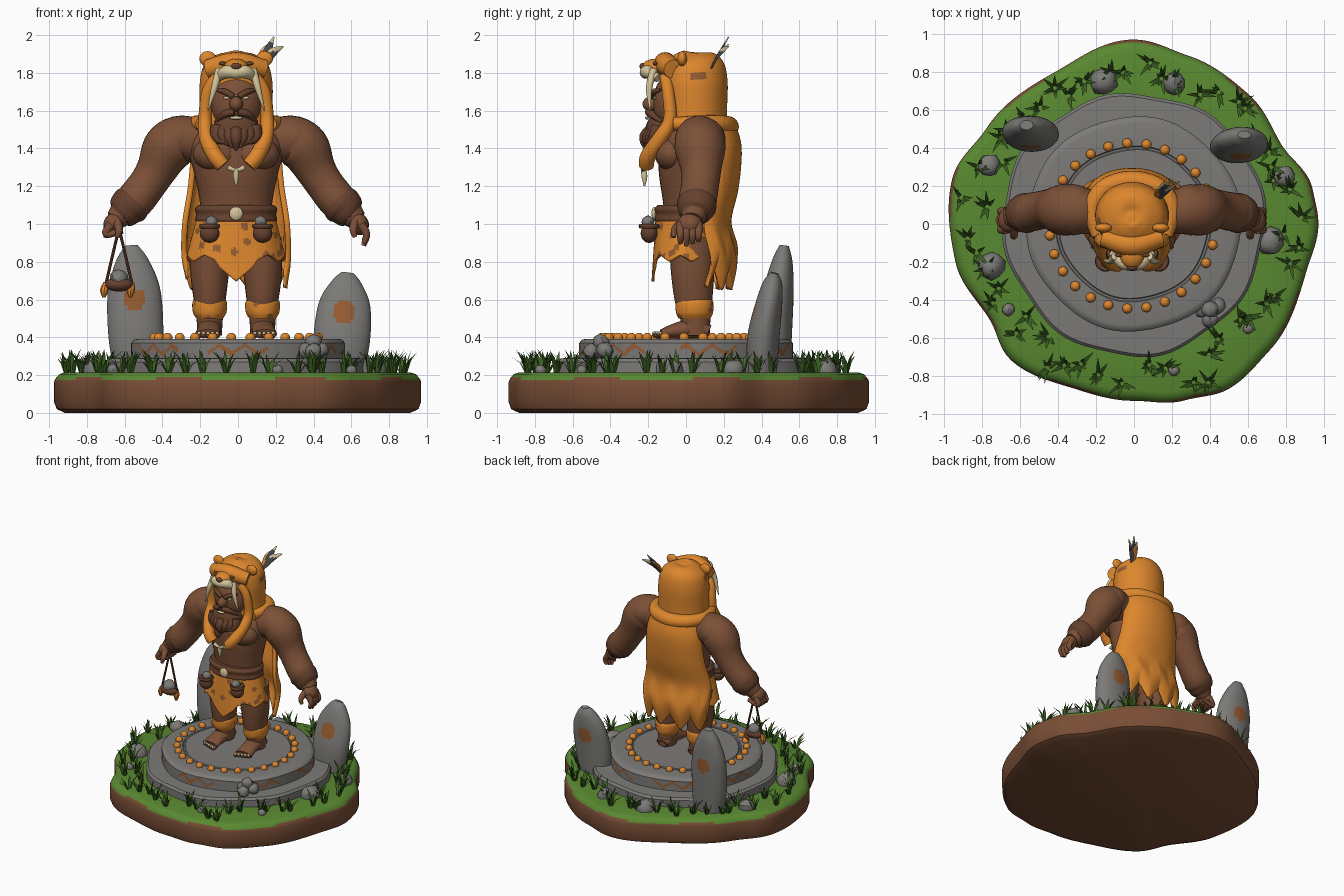
import bpy
import bmesh
import math
import random
from math import sin, cos, pi
from mathutils import Vector, Matrix

random.seed(7)
if "Cube" in bpy.data.objects:
    bpy.data.objects.remove(bpy.data.objects["Cube"])
made = []


def material(name, r, g, b):
    m = bpy.data.materials.new(name)
    m.use_nodes = True
    m.diffuse_color = (r, g, b, 1)
    m.node_tree.nodes["Principled BSDF"].inputs["Base Color"].default_value = (r, g, b, 1)
    return m


fur = material("orange fur", .72, .24, .026)
skin = material("brown skin", .2, .08, .038)
leather = material("dark leather", .13, .052, .026)
dirt = material("dirt", .19, .075, .036)
grass = material("grass", .1, .25, .03)
blade = material("blade green", .045, .12, .015)
stone = material("stone", .2, .195, .185)
bone = material("bone", .66, .56, .32)
ochre = material("ochre paint", .3, .105, .03)
slate = material("slate feather", .06, .06, .065)


def finish(name, mat, bm, thick=0):
    bmesh.ops.remove_doubles(bm, verts=bm.verts, dist=1e-5)
    bmesh.ops.recalc_face_normals(bm, faces=bm.faces)
    mesh = bpy.data.meshes.new(name)
    bm.to_mesh(mesh)
    bm.free()
    mesh.materials.append(mat)
    ob = bpy.data.objects.new(name, mesh)
    bpy.context.scene.collection.objects.link(ob)
    if thick:
        mod = ob.modifiers.new("thickness", "SOLIDIFY")
        mod.thickness, mod.offset = thick, 0
    made.append(ob)
    return ob


def grid(name, mat, rows, thick=0):
    bm = bmesh.new()
    rings = [[bm.verts.new(p) for p in row] for row in rows]
    for a, b in zip(rings, rings[1:]):
        for i in range(len(a) - 1):
            bm.faces.new((a[i], a[i + 1], b[i + 1], b[i]))
    return finish(name, mat, bm, thick)


def spline(pts, steps):
    out = []
    for i in range(len(pts) - 1):
        four = [pts[min(max(i + k, 0), len(pts) - 1)] for k in (-1, 0, 1, 2)]
        for k in range(steps):
            t = k / steps
            out.append([b + .5 * t * (c - a + t * (2 * a - 5 * b + 4 * c - d + t * (3 * (b - c) + d - a)))
                        for a, b, c, d in zip(*four)])
    return out + [list(pts[-1])]


def tube(name, mat, pts, ref=(0, 1, 0), n=20, steps=5):
    """Smooth closed tube through (x, y, z, radius[, radius along ref])."""
    path = spline([p if len(p) == 5 else (*p, p[3]) for p in pts], steps)
    ref, rows = Vector(ref), []
    for i, p in enumerate(path):
        ahead, behind = path[min(i + 1, len(path) - 1)], path[max(i - 1, 0)]
        t = (Vector(ahead[:3]) - Vector(behind[:3])).normalized()
        v = (ref - t * ref.dot(t)).normalized()
        u, c = v.cross(t), Vector(p[:3])
        ring = [c + u * cos(2 * pi * k / n) * p[3] + v * sin(2 * pi * k / n) * p[4] for k in range(n + 1)]
        if i == 0:
            rows.append([c] * (n + 1))
        rows.append(ring)
    return grid(name, mat, rows + [[c] * (n + 1)])


def lathe(name, mat, profile, radius, n=180):
    angles = [2 * pi * k / n for k in range(n + 1)]
    return grid(name, mat, [[(r * radius(a) * cos(a), r * radius(a) * sin(a), z) for a in angles]
                            for r, z in profile])


def ball(name, mat, loc, size, tilt=0):
    bm = bmesh.new()
    size = size if isinstance(size, tuple) else (size,) * 3
    place = Matrix.Translation(loc) @ Matrix.Rotation(tilt, 4, "Y") @ Matrix.Diagonal((*size, 1))
    bmesh.ops.create_uvsphere(bm, u_segments=20, v_segments=14, radius=1, matrix=place)
    return finish(name, mat, bm)


def rock(name, loc, size):
    bm = bmesh.new()
    bmesh.ops.create_icosphere(bm, subdivisions=2, radius=size)
    for v in bm.verts:
        v.co = v.co * random.uniform(.88, 1.08) + Vector(loc)
    return finish(name, stone, bm)


def paint(ob, mat, rule):
    ob.data.materials.append(mat)
    for p in ob.data.polygons:
        if rule(p.center):
            p.material_index = len(ob.data.materials) - 1


def spots(ob, mat, count, size, where=lambda c: True):
    centres = random.sample([p.center.copy() for p in ob.data.polygons if where(p.center)], count)
    paint(ob, mat, lambda c: any((c - s).length < size for s in centres))


def flip(s, pts):
    return [(s * p[0], *p[1:]) for p in pts]


def saw(t):
    return abs(t % 1 - .5) * 2


# Ground island with an irregular outline
outline = [(0, .97), (11, .957), (29, .88), (48, .91), (72, .93), (90, .97), (119, .9), (147, .925), (166, .985),
           (192, .96), (213, .91), (228, .965), (252, .92), (270, .93), (286, .965), (300, 1), (317, .975),
           (344, .94), (360, .97)]


def shore(a):
    d = math.degrees(a) % 360
    for (a0, r0), (a1, r1) in zip(outline, outline[1:]):
        if a0 <= d <= a1:
            return r0 + (r1 - r0) * (.5 - .5 * cos(pi * (d - a0) / (a1 - a0)))


island = lathe("ground_island", dirt, [(0, 0), (.94, 0), (.985, .02), (1, .06), (1, .16), (.995, .175), (.985, .19),
                                       (.97, .205), (.94, .215), (.7, .215), (0, .215)], shore)
paint(island, grass, lambda c: c.z > .18 + .01 * sin(9 * math.atan2(c.y, c.x)))

# Two-step stone platform with painted zigzag and bead ring
lathe("lower_step", stone, [(.69, .2), (.69, .27), (.675, .287), (.63, .29), (0, .29)],
      lambda a: 1 + .015 * sin(8 * a) + .01 * sin(3 * a))
wall = [(.565, .27 + .01 * k) for k in range(11)]
upper = lathe("upper_step", stone, wall + [(.55, .387), (.53, .392), (.41, .392), (.405, .386), (.395, .386),
                                           (.39, .392), (0, .392)], lambda a: 1 + .01 * sin(6 * a), 240)


def zigzag(c):
    a = math.atan2(c.y, c.x)
    return c.xy.length > .55 and sin(7 * a) > -.4 and abs(c.z - .31 - .05 * saw(a * 4)) < .011


paint(upper, ochre, zigzag)
for k in range(27):
    a = 2 * pi * k / 27
    ball("platform_bead", fur, (.435 * cos(a) - .01, .435 * sin(a) - .01, .398), .026)

# Standing stones with painted marks on both faces
tall = tube("tall_standing_stone", stone, [(-.53, .47, .2, .12, .08), (-.54, .47, .4, .145, .09),
            (-.55, .49, .64, .14, .08), (-.56, .51, .8, .09, .055), (-.565, .52, .885, .035, .025)], n=48, steps=9)
paint(tall, ochre, lambda c: Vector((c.x + .55, c.z - .6)).length < .06)
short = tube("short_standing_stone", stone, [(.535, .4, .2, .13, .08), (.55, .41, .4, .15, .085),
             (.565, .44, .58, .135, .07), (.575, .46, .69, .08, .05), (.58, .47, .74, .035, .02)], n=48, steps=9)
paint(short, ochre, lambda c: Vector((c.x - .56, c.z - .53)).length < .062)

# Boulders and the pebble pile
for x, y, r in ((-.16, .75, .075), (.21, .74, .06), (-.76, .31, .06), (.79, .25, .06), (.72, -.09, .075),
                (-.75, -.22, .075), (.21, -.77, .03), (-.66, -.45, .035), (.6, -.55, .03)):
    rock("boulder", (x, y, .225), r)
for x, y, z in ((.36, -.45, .33), (.44, -.43, .33), (.4, -.5, .325), (.4, -.45, .375)):
    rock("pebble", (x, y, z), .045)

# Grass tufts
bm = bmesh.new()
for k in range(52):
    a = 2 * pi * (k + random.random()) / 52
    spot = random.uniform(.74, shore(a) - .06)
    for j in range(9):
        turn, reach, high = random.uniform(0, 2 * pi), random.uniform(.02, .085), random.uniform(.06, .13)
        way, across = Vector((cos(turn), sin(turn), 0)), Vector((-sin(turn), cos(turn), 0)) * .009
        root = Vector((spot * cos(a), spot * sin(a), .21)) + way * .01
        mid = root + way * reach * .4 + Vector((0, 0, high * .65))
        verts = [bm.verts.new(p) for p in (root - across, root + across, mid + across, mid - across,
                                           root + way * reach + Vector((0, 0, high)))]
        bm.faces.new(verts[:4])
        bm.faces.new((verts[3], verts[2], verts[4]))
finish("grass_tufts", blade, bm)

scenery = len(made)
# Torso, chest and belt
tube("torso", skin, [(0, .02, .92, .19, .13), (0, .02, 1.1, .19, .14), (0, .02, 1.28, .225, .165),
                     (0, .03, 1.42, .26, .17), (0, .04, 1.5, .2, .14), (0, .04, 1.58, .1, .09)], n=32)
belt = [(0, -.005, z, r, r - .055) for z, r in ((1.005, .2), (1.02, .217), (1.05, .212), (1.08, .218), (1.1, .2))]
tube("belt", leather, belt, n=32)
ball("belt_buckle", bone, (0, -.168, 1.055), (.036, .015, .036))

# Spotted loincloth with a pointed front flap
rows = []
for j in range(21):
    row, v = [], j / 20
    for i in range(109):
        a = 2 * pi * (i / 108 - .5)
        low = .8 + .035 * saw(a * 1.4) - .14 * max(0, 1 - abs(a) / .45)
        row.append(((.205 + .05 * v) * sin(a), -.005 - (.15 + .02 * v) * cos(a), 1.02 + (low - 1.02) * v))
    rows.append(row)
spots(grid("loincloth", fur, rows, .014), ochre, 26, .02)

# Cape with a ragged hem
back = spline([(1.52, .19, .25), (1.4, .22, .28), (1.2, .24, .265), (1.0, .27, .225), (.82, .275, .26),
               (.68, .26, .235)], 5)
rows = []
for j, (z, w, y) in enumerate(back):
    fade = max(0, j - 12) / (len(back) - 13)
    rows.append([(w * sin(u * pi / 80), y - .13 * (1 - cos(u * pi / 80)),
                  z + fade * .12 * (saw(u / 17 + .1) - .25)) for u in range(-40, 41)])
grid("cape", fur, rows, .03)

# Hood, rim, collar and beast face
hood = tube("hood", fur, [(0, .045, 1.48, .2, .17), (0, .045, 1.6, .193, .172), (0, .042, 1.75, .192, .178),
                          (0, .035, 1.85, .165, .16), (0, .03, 1.9, .09, .1), (0, .03, 1.91, .02, .02)], n=64, steps=9)
spots(hood, ochre, 8, .022, lambda c: -.06 < c.y < .1 and c.z < 1.85)
tube("beast_brow", fur, [(-.15, -.07, 1.82, .05), (0, -.11, 1.85, .06), (.15, -.07, 1.82, .05)], (0, 0, 1))
ball("beast_snout", fur, (0, -.16, 1.83), (.065, .075, .045))
ball("beast_nose", leather, (0, -.228, 1.835), (.028, .018, .018))
tube("beast_lip", bone, [(-.105, -.15, 1.77, .02), (-.05, -.2, 1.805, .035), (0, -.215, 1.8, .03),
                         (.05, -.2, 1.805, .035), (.105, -.15, 1.77, .02)], (0, 0, 1))
tube("collar", fur, [(-.18, -.06, 1.53, .035), (-.21, .08, 1.53, .045), (-.14, .19, 1.525, .05),
                     (0, .225, 1.515, .055), (.14, .19, 1.525, .05), (.21, .08, 1.53, .045),
                     (.18, -.06, 1.53, .035)], (0, 0, 1))

# Face and beard
ball("face", skin, (0, -.07, 1.64), (.135, .105, .16))
ball("nose", skin, (0, -.185, 1.635), (.036, .045, .04))
ball("beard", leather, (0, -.12, 1.5), (.125, .095, .09))
ball("teeth", bone, (0, -.205, 1.562), (.036, .012, .009))
for k in range(-3, 4):
    x = k * .033
    tube("beard_lock", leather, [(x, -.15, 1.52, .035), (x, -.215 + abs(x) * .5, 1.46, .035),
                                 (x * .6, -.21, 1.39 + abs(x) * .4, .008)], n=10)

# Clasp and feathers
tube("clasp", bone, [(-.045, -.225, 1.3, .016), (0, -.225, 1.285, .01), (.045, -.225, 1.3, .016)], (0, 0, 1), 10)
tube("clasp_tassel", bone, [(0, -.225, 1.29, .014), (0, -.22, 1.25, .016), (0, -.22, 1.2, .004)], n=10)
for x, z, mat in ((.2, 1.99, slate), (.25, 1.94, slate), (.17, 1.95, fur)):
    f = tube("feather", mat, [(.13, .12, 1.8, .006, .004), (.06 + x / 2, .175, 1.9, .024, .005),
                              (x, .225, z, .004, .003)], n=10)
    paint(f, bone, lambda c: c.z > z - .025)

for s, side in ((1, "left_"), (-1, "right_")):
    # Arm, bracer and legs
    arm = tube(side + "arm", skin, flip(s, [(.16, .06, 1.42, .11), (.28, .07, 1.45, .125), (.36, .075, 1.4, .135),
               (.42, .08, 1.29, .108), (.47, .075, 1.21, .1), (.54, .06, 1.12, .1), (.6, .045, 1.06, .075),
               (.64, .035, 1.02, .055)]), n=32)
    ball(side + "shoulder", skin, (s * .31, .075, 1.45), (.135, .135, .115), s * .5)
    paint(made[-1], ochre, lambda c: (c - Vector((s * .4, 0, 1.49))).length < .045)
    ball(side + "chest_muscle", skin, (s * .105, -.075, 1.37), (.125, .09, .09))
    tube(side + "bracer", leather, flip(s, [(.54, .06, 1.12, .1), (.56, .057, 1.1, .106), (.58, .052, 1.08, .1),
                                            (.6, .045, 1.055, .086), (.615, .042, 1.04, .07)]))
    tube(side + "leg", skin, flip(s, [(.13, .03, .92, .11, .12), (.14, .035, .75, .103, .115),
         (.14, .04, .6, .085, .1), (.14, .05, .5, .07, .08), (.14, .05, .41, .065, .075)]), n=24)
    cuff = tube(side + "ankle_fur", fur, flip(s, [(.14, .045, .5, .07, .085), (.14, .045, .53, .088, .098),
                (.14, .045, .58, .092, .1), (.14, .045, .605, .08, .09)]), n=40)
    spots(cuff, ochre, 5, .015)
    tube(side + "foot", skin, flip(s, [(.14, .12, .43, .05, .035), (.14, .06, .45, .062, .055),
         (.145, -.05, .435, .062, .042), (.15, -.13, .418, .068, .024)]), (0, 0, 1))
    for k in range(5):
        x, y = s * (.1 + .024 * k), -.15 + .009 * k
        ball(side + "toe", skin, (x, y, .413), (.015, .028, .019))
        ball(side + "toenail", bone, (x, y - .018, .422), (.009, .012, .01))
    # Hand
    ball(side + "palm", skin, (s * .65, .02, 1.0), (.052, .065, .06), s * -.4)
    for k in range(4):
        y = -.03 + .032 * k
        tip = (.675, y, .885 + .012 * abs(k - 1), .012) if s > 0 else (.6, y, .965, .016)
        tube(side + "finger", skin, flip(s, [(.66, y, 1.0, .024), (.69, y, .945, .02), tip]), n=10)
    tube(side + "thumb", skin, flip(s, [(.63, -.02, 1.01, .025), (.62, -.06, .97, .02), (.63, -.065, .93, .012)]), n=10)
    # Head details
    ball(side + "beast_ear", fur, (s * .15, -.02, 1.875), (.045, .025, .04))
    ball(side + "beast_eye", leather, (s * .07, -.163, 1.85), (.022, .012, .01))
    tube(side + "tusk", bone, flip(s, [(.09, -.17, 1.82, .02), (.115, -.195, 1.72, .017), (.15, -.19, 1.6, .003)]), n=12)
    tube(side + "hood_rim", fur, flip(s, [(.1, -.11, 1.78, .03), (.15, -.095, 1.7, .032), (.165, -.085, 1.55, .035),
         (.155, -.14, 1.45, .04), (.11, -.2, 1.36, .042), (.07, -.21, 1.31, .04)]))
    tube(side + "eyebrow", leather, flip(s, [(.015, -.178, 1.675, .016), (.06, -.17, 1.7, .016), (.105, -.135, 1.71, .008)]), n=10)
    ball(side + "eye", bone, (s * .05, -.166, 1.668), (.018, .008, .008))
    tube(side + "moustache", leather, flip(s, [(.01, -.2, 1.592, .018), (.06, -.185, 1.582, .02), (.11, -.13, 1.54, .008)]), n=10)
    # Belt pouch
    ball(side + "pouch", leather, (s * .14, -.195, .95), (.052, .045, .05))
    tube(side + "pouch_rim", leather, flip(s, [(.14, -.195, .975, .05), (.14, -.195, .99, .056), (.14, -.195, 1.0, .05)]))
    rock(side + "pouch_stone", (s * .13, -.2, 1.01), .034)

# Sling with its stone
for x in (-.69, -.55):
    tube("sling_cord", leather, [(-.62, .02, .98, .008), ((x - .62) / 2, .02, .83, .008), (x, .02, .68, .008)], n=8)
    tube("sling_tassel", fur, [(x, .02, .69, .012), (x - .008, .02, .65, .022), (x - .01, .02, .61, .008)], n=8)
ball("sling_pouch", leather, (-.62, .02, .68), (.075, .05, .038))
rock("sling_stone", (-.62, .02, .71), .05)

for ob in made[scenery:]:
    ob.location.x = -.01
for ob in made:
    ob.select_set(True)
bpy.context.view_layer.objects.active = made[0]
bpy.ops.object.shade_smooth_by_angle(angle=math.radians(40))
